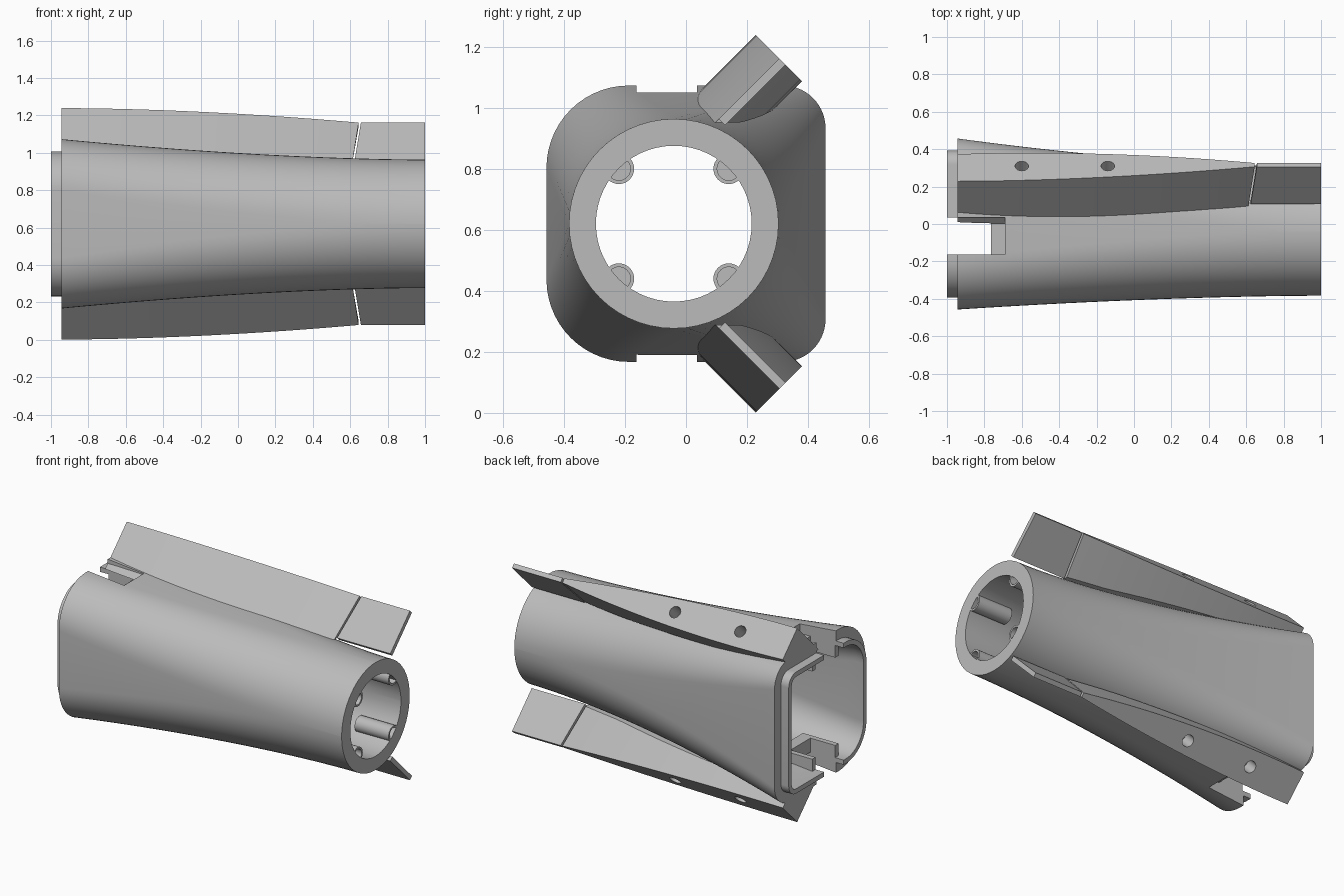
import bpy, bmesh
from math import cos, sin, pi
from mathutils import Vector

cube = bpy.data.objects.get("Cube")
if cube:
    bpy.data.objects.remove(cube, do_unlink=True)

MID_Z = 0.62      # height of the mirror plane
BACK, TIP = -0.945, 1.0

grey = bpy.data.materials.new("plain_grey")
grey.use_nodes = True
grey.diffuse_color = (0.5, 0.5, 0.5, 1)
grey.node_tree.nodes["Principled BSDF"].inputs["Base Color"].default_value = (0.5, 0.5, 0.5, 1)


def loft(name, rings, looped=False):
    """Skin equal-length rings of points; cap the ends or join them in a loop."""
    bm = bmesh.new()
    rows = [[bm.verts.new(p) for p in ring] for ring in rings]
    pairs = list(zip(rows, rows[1:]))
    if looped:
        pairs.append((rows[-1], rows[0]))
    else:
        bm.faces.new(rows[0])
        bm.faces.new(rows[-1])
    for a, b in pairs:
        for i in range(len(a)):
            j = (i + 1) % len(a)
            bm.faces.new((a[i], a[j], b[j], b[i]))
    bmesh.ops.recalc_face_normals(bm, faces=bm.faces)
    mesh = bpy.data.meshes.new(name)
    bm.to_mesh(mesh)
    bm.free()
    obj = bpy.data.objects.new(name, mesh)
    bpy.context.collection.objects.link(obj)
    mesh.materials.append(grey)
    return obj


def flip(p, side):
    """Mirror a point to the lower half when side is -1."""
    return Vector((p[0], p[1], MID_Z + side * (p[2] - MID_Z)))


def box(name, x, y, z, side=1):
    return loft(name, [[flip((a, b, c), side) for b, c in
                        ((y[0], z[0]), (y[1], z[0]), (y[1], z[1]), (y[0], z[1]))] for a in x])


def rod(name, start, end, radius, sides=32):
    start, end = Vector(start), Vector(end)
    turn = (end - start).to_track_quat('Z', 'Y')
    circle = [turn @ Vector((radius * cos(2 * pi * i / sides), radius * sin(2 * pi * i / sides), 0))
              for i in range(sides)]
    return loft(name, [[c + p for c in circle] for p in (start, end)])


def cut(obj, cutters):
    """Subtract the cutters and remove them."""
    bpy.context.view_layer.objects.active = obj
    for c in cutters:
        c.hide_render = True
        mod = obj.modifiers.new("cut", 'BOOLEAN')
        mod.operation, mod.solver, mod.object = 'DIFFERENCE', 'EXACT', c
        bpy.ops.object.modifier_apply(modifier=mod.name)
        bpy.data.objects.remove(c, do_unlink=True)


def smooth(obj):
    bpy.ops.object.select_all(action='DESELECT')
    obj.select_set(True)
    bpy.context.view_layer.objects.active = obj
    bpy.ops.object.shade_smooth_by_angle(angle=0.5)


def mix(a, b, w):
    return a + (b - a) * w


def section(x, inset, x_shape=None):
    """Rounded rectangle at the open end, blending to a circle at the tip."""
    t = ((x if x_shape is None else x_shape) - BACK) / (TIP - BACK)
    w = 1 - (1 - t) ** 1.7
    y0, y1 = mix(-0.457, -0.383, w) + inset, mix(0.457, 0.303, w) - inset
    half = mix(0.4525, 0.343, w) - inset
    r_front, r_rear = mix(0.27, 0.343, w) - inset, mix(0.14, 0.343, w) - inset
    ring, n = [], 14
    for quarter in range(4):
        sy = 1 if quarter in (0, 3) else -1
        sz = 1 if quarter < 2 else -1
        r = r_rear if sy > 0 else r_front
        cy = y1 - r if sy > 0 else y0 + r
        for k in range(n + 1):
            a = (quarter + k / n) * pi / 2
            # tiny spread keeps neighbouring arcs from sharing a point
            ring.append((x, cy + r * cos(a) + sy * 0.0003, MID_Z + sz * (half - r + 0.0003) + r * sin(a)))
    return ring


# Hollow body with a stepped lip round the open end
steps = 32
xs = [mix(BACK, TIP, i / steps) for i in range(steps + 1)]
rings = [section(x, 0) for x in reversed(xs)]
rings += [section(BACK, 0.065), section(-1, 0.065, BACK), section(-1, 0.095, BACK)]
rings += [section(x, mix(0.095, 0.088, i / steps)) for i, x in enumerate(xs)]
body = loft("body_shell", rings, looped=True)

# Stepped notches in the top and bottom of the open end
cutters = []
for side in (1, -1):
    cutters.append(box("notch_cutter", (-1.1, -0.765), (-0.162, 0.036), (0.85, 1.2), side))
    cutters.append(box("step_cutter", (-1.1, -0.69), (-0.162, 0.036), (0.99, 1.2), side))
cut(body, cutters)
smooth(body)

# Bracket walls inside each notch
for side, label in ((1, "upper"), (-1, "lower")):
    z = (0.9, 0.988)
    box(label + "_bracket_end", (-0.765, -0.69), (-0.195, 0.069), z, side)
    box(label + "_bracket_front", (-0.94, -0.765), (-0.195, -0.162), z, side)
    box(label + "_bracket_rear", (-0.94, -0.765), (0.036, 0.069), z, side)

# Screw bosses with blind holes at the round end
for y in (-0.22, 0.14):
    for z in (-0.18, 0.18):
        boss = rod("screw_boss", (0.76, y, MID_Z + z), (TIP, y, MID_Z + z), 0.05)
        cut(boss, [rod("hole_cutter", (0.85, y, MID_Z + z), (1.1, y, MID_Z + z), 0.038)])
        smooth(boss)

OUTER = 1.467     # y + z along the outer edge of the fins


def on_diagonal(x, total, diff):
    """Point with y + z = total and y - z = diff."""
    return (x, (total + diff) / 2, (total - diff) / 2)


def fin_ring(u, side):
    x_out, x_in = mix(BACK, 0.645, u), mix(BACK, 0.612, u)
    front = -1.01 + 0.155 * u ** 1.8
    rear = -0.72 + 0.1 * u - 0.195 * u * u
    root = mix(1.02, 0.952, min(1, u * 1.2))
    pts = (on_diagonal(x_out, OUTER, front), on_diagonal(x_out, OUTER, rear),
           (x_in, rear + root, root), (x_in, front + root, root))
    return [flip(p, side) for p in pts]


for side, label in ((1, "upper"), (-1, "lower")):
    # Tapered diagonal fin with two holes in its outer edge
    fin = loft(label + "_fin", [fin_ring(i / 20, side) for i in range(21)])
    cut(fin, [rod("hole_cutter", flip((x, 0.24, 1.087), side), flip((x, 0.4, 1.247), side), 0.036)
              for x in (-0.6, -0.14)])
    smooth(fin)
    # Thin flap behind a narrow slanted gap
    ends = []
    for x_out, x_in in ((0.657, 0.624), (TIP, TIP)):
        ends.append([flip(p, side) for p in (
            on_diagonal(x_out, OUTER, -0.855), on_diagonal(x_out, OUTER, -0.815),
            on_diagonal(x_in, 1.07, -0.815), on_diagonal(x_in, 1.07, -0.855))])
    loft(label + "_flap", ends)
